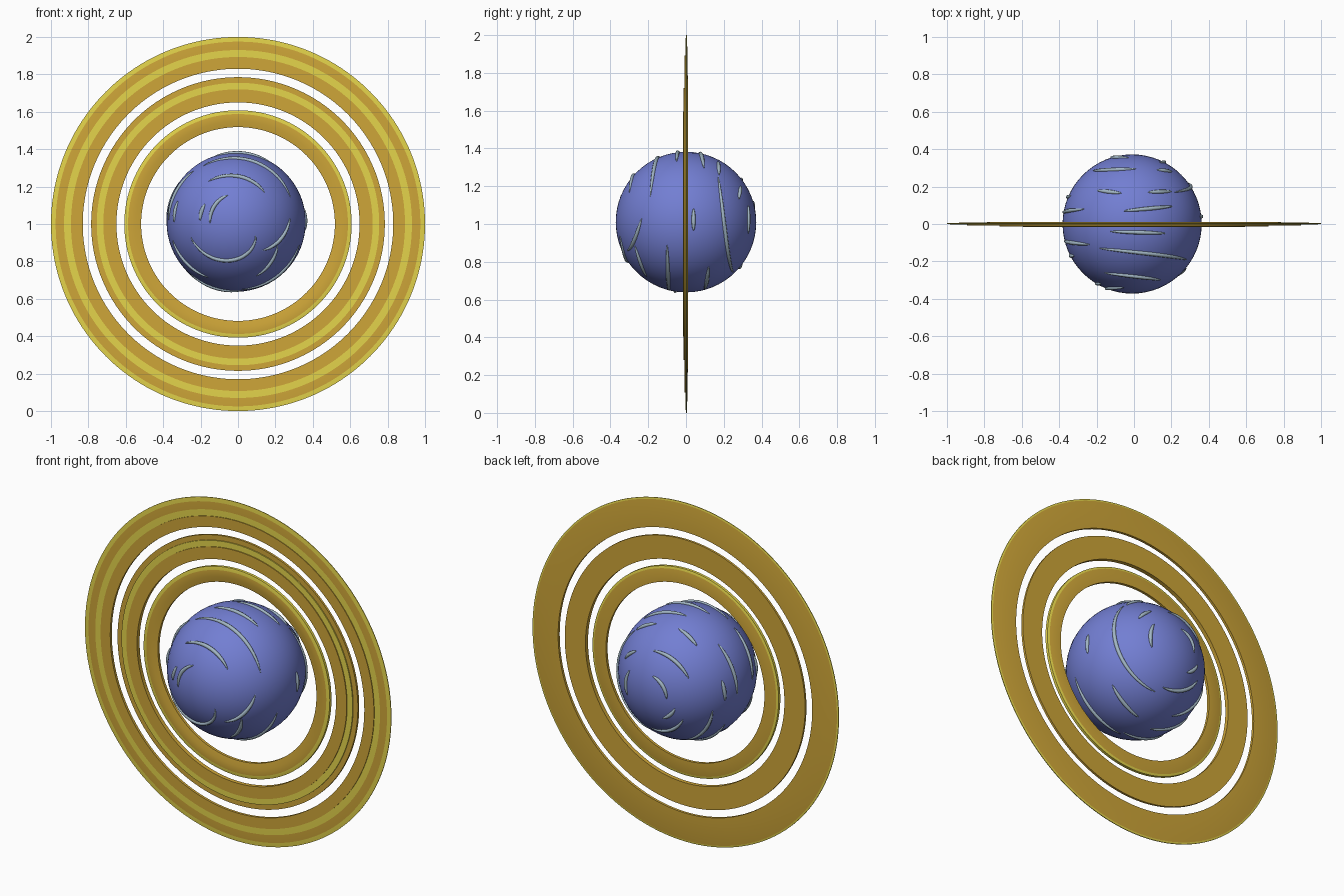
import bpy, math

if "Cube" in bpy.data.objects:
    bpy.data.objects.remove(bpy.data.objects["Cube"])

R, CX, CZ = 0.372, -0.01, 1.01


def material(name, rgb):
    m = bpy.data.materials.new(name)
    m.diffuse_color = (*rgb, 1)
    m.use_nodes = True
    m.node_tree.nodes["Principled BSDF"].inputs["Base Color"].default_value = m.diffuse_color
    return m


BLUE = material("planet blue", (0.17, 0.21, 0.65))
PALE = material("pale streak", (0.36, 0.47, 0.55))
YELLOW = material("ring yellow", (0.78, 0.66, 0.07))
ORANGE = material("ring orange", (0.62, 0.38, 0.04))


def ring(name, profile, colors, steps=160):
    """Revolve a closed (radius, y) profile about the y axis; one colour per profile edge."""
    n = len(profile)
    verts, faces, mats = [], [], []
    for i in range(steps):
        a = 2 * math.pi * i / steps
        verts += [(r * math.cos(a), y, 1 + r * math.sin(a)) for r, y in profile]
        j = (i + 1) % steps
        for k in range(n):
            m = (k + 1) % n
            faces.append((i * n + k, i * n + m, j * n + m, j * n + k))
            mats.append(colors[k])
    me = bpy.data.meshes.new(name)
    me.from_pydata(verts, [], faces)
    me.materials.append(ORANGE)
    me.materials.append(YELLOW)
    me.polygons.foreach_set("material_index", mats)
    me.update()
    ob = bpy.data.objects.new(name, me)
    bpy.context.collection.objects.link(ob)
    bpy.ops.object.select_all(action='DESELECT')
    ob.select_set(True)
    bpy.context.view_layer.objects.active = ob
    bpy.ops.object.mode_set(mode='EDIT')
    bpy.ops.mesh.select_all(action='SELECT')
    bpy.ops.mesh.normals_make_consistent(inside=False)
    bpy.ops.object.mode_set(mode='OBJECT')
    bpy.ops.object.shade_smooth_by_angle(angle=math.radians(30))


# Planet
bpy.ops.mesh.primitive_uv_sphere_add(segments=64, ring_count=32, radius=R, location=(CX, 0, CZ))
planet = bpy.context.object
planet.name = "planet"
planet.data.materials.append(BLUE)
bpy.ops.object.shade_smooth()

# Flat rings with stepped front faces (0 = orange, 1 = yellow)
ring("outer_ring",
     [(0.83, -0.007), (0.893, -0.007), (0.893, -0.003), (0.93, -0.003), (0.975, -0.002),
      (1.0, 0.0), (1.0, 0.004), (0.99, 0.006), (0.83, 0.008)],
     [0, 0, 1, 0, 1, 1, 1, 0, 0])
ring("middle_ring",
     [(0.65, -0.014), (0.72, -0.014), (0.72, -0.009), (0.755, -0.009), (0.755, -0.003),
      (0.785, -0.003), (0.785, 0.01), (0.65, 0.01)],
     [0, 0, 1, 1, 0, 0, 0, 0])
ring("inner_ring",
     [(0.518, -0.008), (0.55, -0.014), (0.588, -0.016), (0.608, -0.012),
      (0.608, 0.004), (0.595, 0.008), (0.518, 0.008)],
     [0, 0, 1, 1, 1, 0, 0])

# Tapered surface streaks: start angle, start y, end angle, end y (angle about the y axis)
streaks = [
    (182, -.345, 107, -.34), (177, -.318, 150, -.318), (124, -.262, 46, -.30),
    (199, -.27, 326, -.35), (4, -.235, -47, -.31), (120, -.13, 25, -.19),
    (196, -.12, 243, -.17), (291, -.21, 330, -.27), (178, -.09, 130, -.11),
    (180, -.17, 160, -.17), (230, -.05, 275, -.06), (275, -.09, 340, -.10),
    (108, -.04, 61, -.05), (11, .04, -7, .04), (47, .17, -75, .25),
    (31, .33, -20, .33), (97, .07, 53, .095), (183, .06, 135, .08),
    (150, .285, 85, .295), (180, .355, 100, .355), (125, .18, 100, .165),
    (75, .17, 50, .175), (30, .28, 55, .29), (195, .2, 250, .17),
    (215, .30, 280, .28), (215, .08, 262, .06), (280, .10, 318, .12),
    (200, .335, 240, .34), (185, .14, 165, .15),
]
curve = bpy.data.curves.new("surface_streaks", 'CURVE')
curve.dimensions = '3D'
curve.bevel_depth = 0.011
curve.bevel_resolution = 2
curve.use_fill_caps = True
for a0, y0, a1, y1 in streaks:
    n = 20
    sp = curve.splines.new('POLY')
    sp.points.add(n)
    for i, p in enumerate(sp.points):
        t = i / n
        a = math.radians(a0 + (a1 - a0) * t)
        y = y0 + (y1 - y0) * t
        rho = math.sqrt(R * R - y * y)
        p.co = (CX + rho * math.cos(a), y, CZ + rho * math.sin(a), 1)
        p.radius = 0.15 + 0.85 * math.sin(math.pi * t) ** 0.6 if 0 < t < 1 else 0.15
curve.materials.append(PALE)
ob = bpy.data.objects.new("surface_streaks", curve)
bpy.context.collection.objects.link(ob)
bpy.ops.object.select_all(action='DESELECT')
ob.select_set(True)
bpy.context.view_layer.objects.active = ob
bpy.ops.object.convert(target='MESH')
bpy.ops.object.shade_smooth()
